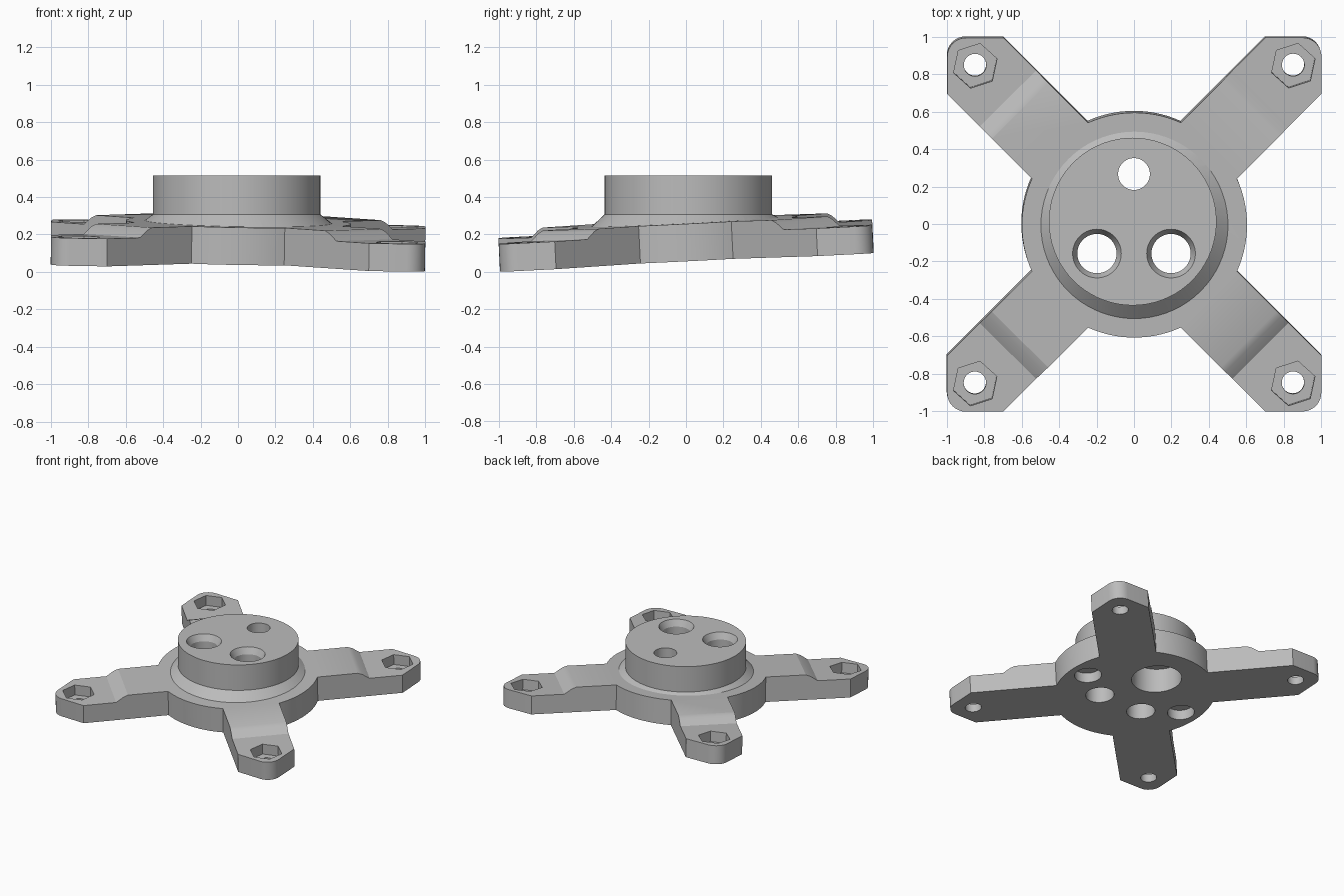
import bpy, bmesh, math
from mathutils import Matrix, Vector

old = bpy.data.objects.get("Cube")
if old:
    bpy.data.objects.remove(old, do_unlink=True)

grey = bpy.data.materials.new("plain grey")
grey.use_nodes = True
colour = (0.5, 0.5, 0.5, 1)
grey.diffuse_color = colour
grey.node_tree.nodes["Principled BSDF"].inputs["Base Color"].default_value = colour

# The plate leans slightly, the hub stands upright
lean = Vector((0, 0, 1)).rotation_difference(Vector((0.0175, -0.05, 1)))
TILT = Matrix.Translation((-0.001, 0.004, 0.0665)) @ lean.to_matrix().to_4x4()
UPRIGHT = Matrix.Identity(4)
THICK, TIP = 0.2, 0.148
SIDES = 72


def loft(name, rings):
    """Solid skinned over a stack of rings with equal point counts."""
    bm = bmesh.new()
    rows = [[bm.verts.new(p) for p in ring] for ring in rings]
    n = len(rows[0])
    for low, high in zip(rows, rows[1:]):
        for i in range(n):
            j = (i + 1) % n
            bm.faces.new((low[i], low[j], high[j], high[i]))
    bm.faces.new(rows[0][::-1])
    bm.faces.new(rows[-1])
    bmesh.ops.recalc_face_normals(bm, faces=bm.faces)
    mesh = bpy.data.meshes.new(name)
    bm.to_mesh(mesh)
    bm.free()
    ob = bpy.data.objects.new(name, mesh)
    bpy.context.collection.objects.link(ob)
    mesh.materials.append(grey)
    return ob


def ring(x, y, z, r, frame=UPRIGHT, n=SIDES, turn=0.0):
    return [frame @ Vector((x + r * math.cos(turn + math.tau * i / n),
                            y + r * math.sin(turn + math.tau * i / n), z))
            for i in range(n)]


def combine(target, tool, operation):
    mod = target.modifiers.new(operation.lower(), 'BOOLEAN')
    mod.operation, mod.solver, mod.object = operation, 'EXACT', tool
    bpy.context.view_layer.objects.active = target
    bpy.ops.object.modifier_apply(modifier=mod.name)
    bpy.data.objects.remove(tool, do_unlink=True)


def bore(target, x, y, levels, **kw):
    """Cut a turned hole; levels are (height, radius) pairs."""
    combine(target, loft("cutter", [ring(x, y, z, r, **kw) for z, r in levels]), 'DIFFERENCE')


# Outline of the disc with four arms, one quarter at a time
arm = [Vector((0.548, 0.248)), Vector((1, 0.7))]
for i in range(9):
    a = math.pi / 2 * i / 8
    arm.append(Vector((0.9 + 0.1 * math.cos(a), 0.9 + 0.1 * math.sin(a))))
arm += [Vector((0.7, 1)), Vector((0.248, 0.548))]
start = math.atan2(0.548, 0.248)
span = 2 * (math.pi / 2 - start)
for i in range(1, 14):
    a = start + span * i / 14
    arm.append(Vector((0.6015 * math.cos(a), 0.6015 * math.sin(a))))
outline = []
for k in range(4):
    turn = Matrix.Rotation(k * math.pi / 2, 2)
    outline += [turn @ p for p in arm]

body = loft("spider_mount", [[TILT @ Vector((p.x, p.y, z)) for p in outline]
                             for z in (0, THICK)])

# Lowered arm tips with a ramp up to the plate
ramp = [(0.955, TIP), (0.9, 0.186), (0.865, THICK), (0.85, 0.3), (1.6, 0.3), (1.6, TIP)]
for k in range(4):
    frame = TILT @ Matrix.Rotation(math.pi / 4 + k * math.pi / 2, 4, 'Z')
    combine(body, loft("cutter", [[frame @ Vector((r, w, z)) for r, z in ramp]
                                  for w in (-0.4, 0.4)]), 'DIFFERENCE')

# Hub: sloped collar and upright cylinder
hub = loft("hub", [ring(0, 0, 0.1, 0.5, TILT), ring(0, 0, THICK, 0.5, TILT),
                   ring(-0.007, 0.013, 0.307, 0.448), ring(-0.007, 0.013, 0.515, 0.448)])
combine(body, hub, 'UNION')

# Hub holes: one narrow with a wide bore below, two with countersinks
bore(body, 0, 0.267, [(-0.1, 0.085), (0.6, 0.085)])
bore(body, 0, 0.262, [(-0.1, 0.186), (0.27, 0.186)])
for side in (-1, 1):
    bore(body, side * 0.198, -0.158,
         [(-0.1, 0.105), (0.465, 0.105), (0.515, 0.13), (0.6, 0.13)])
    # Shallow blind hole under the rim
    bore(body, side * 0.45, 0, [(-0.1, 0.1), (0.08, 0.1)], frame=TILT)

# Bolt hole and six-sided nut pocket in each tip
for sx in (-1, 1):
    for sy in (-1, 1):
        x, y = sx * 0.85, sy * 0.85
        bore(body, x, y, [(-0.1, 0.06), (0.3, 0.06)], frame=TILT, n=40)
        bore(body, x, y, [(0.065, 0.122), (0.3, 0.122)], frame=TILT, n=6,
             turn=math.radians(18))

bpy.ops.object.select_all(action='DESELECT')
body.select_set(True)
bpy.context.view_layer.objects.active = body
bpy.ops.object.shade_smooth_by_angle(angle=math.radians(25))
